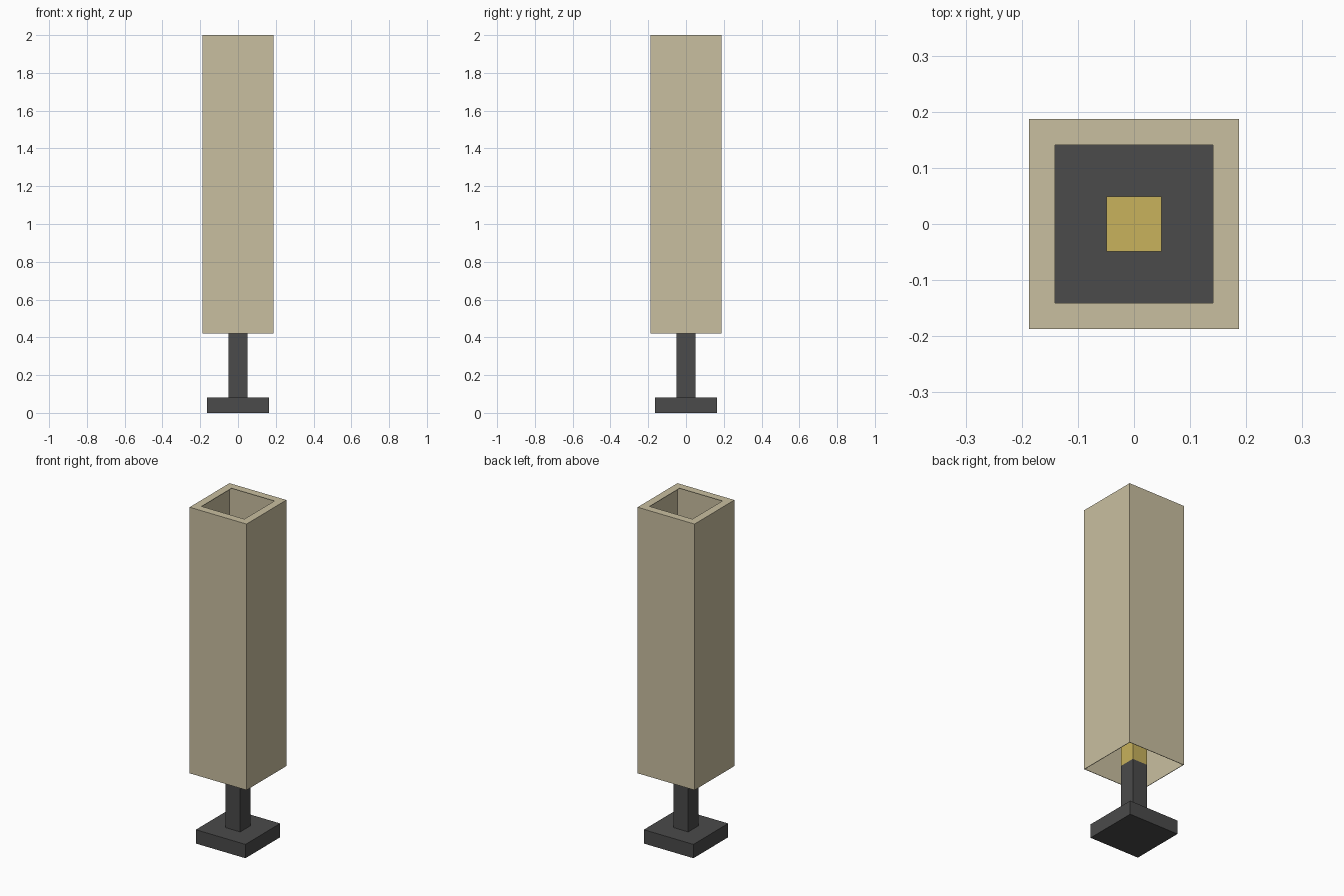
import bpy, bmesh
from mathutils import Matrix

if "Cube" in bpy.data.objects:
    bpy.data.objects.remove(bpy.data.objects["Cube"])


def material(name, rgb):
    m = bpy.data.materials.new(name)
    m.diffuse_color = (*rgb, 1)
    m.use_nodes = True
    m.node_tree.nodes["Principled BSDF"].inputs["Base Color"].default_value = m.diffuse_color
    return m


DARK = material("dark grey metal", (0.069, 0.069, 0.069))
BEIGE = material("beige paper", (0.584, 0.521, 0.351))
YELLOW = material("warm yellow", (0.578, 0.445, 0.107))


def make_object(name, bm, mat):
    mesh = bpy.data.meshes.new(name)
    bm.to_mesh(mesh)
    bm.free()
    mesh.materials.append(mat)
    obj = bpy.data.objects.new(name, mesh)
    bpy.context.collection.objects.link(obj)
    return obj


def box_mesh(half, z0, z1):
    bm = bmesh.new()
    bmesh.ops.create_cube(bm, size=1)
    size = Matrix.Diagonal((2 * half, 2 * half, z1 - z0, 1))
    bm.transform(Matrix.Translation((0, 0, (z0 + z1) / 2)) @ size)
    return bm


# Foot, pole and the glowing tube inside the shade
make_object("base", box_mesh(0.163, 0, 0.082), DARK)
make_object("pole", box_mesh(0.049, 0.082, 0.43), DARK)
make_object("light_tube", box_mesh(0.049, 0.43, 1.2), YELLOW)

# Thin square shade: open below, top panel with a square hole
bm = box_mesh(0.187, 0.42, 2.0)
bm.normal_update()
bottom = [f for f in bm.faces if f.normal.z < -0.9]
bmesh.ops.delete(bm, geom=bottom, context='FACES_ONLY')
top = [f for f in bm.faces if f.normal.z > 0.9]
bmesh.ops.inset_region(bm, faces=top, thickness=0.065)
bmesh.ops.delete(bm, geom=top, context='FACES_ONLY')
shade = make_object("lamp_shade", bm, BEIGE)
wall = shade.modifiers.new("thin wall", 'SOLIDIFY')
wall.thickness = 0.003
wall.offset = -1
wall.use_even_offset = True
